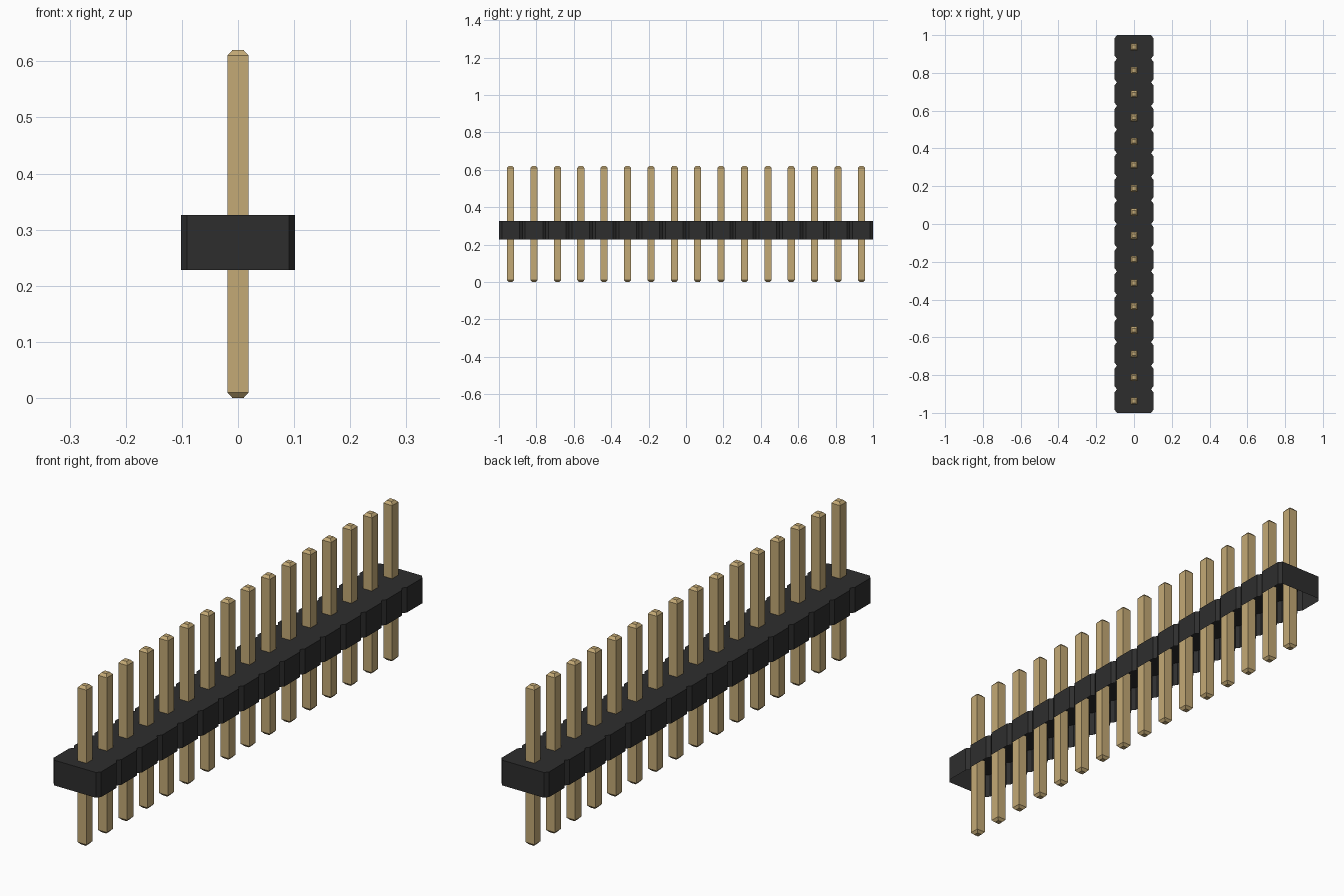
import bpy, bmesh

COUNT = 16
PITCH = 2.0 / COUNT
BODY_LOW, BODY_TOP = 0.228, 0.326
HALF_WIDTH, CUT_X, CUT_Y = 0.102, 0.0115, 0.0155

cube = bpy.data.objects.get("Cube")
if cube:
    bpy.data.objects.remove(cube, do_unlink=True)


def material(name, colour):
    mat = bpy.data.materials.new(name)
    mat.use_nodes = True
    mat.diffuse_color = colour
    mat.node_tree.nodes["Principled BSDF"].inputs["Base Color"].default_value = colour
    return mat


def finish(name, bm, mat):
    mesh = bpy.data.meshes.new(name)
    bm.to_mesh(mesh)
    bm.free()
    mesh.materials.append(mat)
    obj = bpy.data.objects.new(name, mesh)
    bpy.context.collection.objects.link(obj)
    return obj


black = material("black plastic", (0.027, 0.027, 0.027, 1))
gold = material("gold metal", (0.55, 0.40, 0.18, 1))

# Housing: scalloped outline, closed on top and hollow below
side = []
for i in range(COUNT):
    y0 = -1 + i * PITCH
    y1 = y0 + PITCH
    if i == 0:
        side.append((HALF_WIDTH - CUT_X, y0))
    side += [(HALF_WIDTH, y0 + CUT_Y), (HALF_WIDTH, y1 - CUT_Y),
             (HALF_WIDTH - CUT_X, y1)]
outline = side + [(-x, y) for x, y in reversed(side)]

bm = bmesh.new()
top = [bm.verts.new((x, y, BODY_TOP)) for x, y in outline]
low = [bm.verts.new((x, y, BODY_LOW)) for x, y in outline]
bm.faces.new(top)
for i in range(len(outline)):
    j = (i + 1) % len(outline)
    bm.faces.new((low[i], low[j], top[j], top[i]))
finish("housing", bm, black)

# Pins: square bars with chamfered tips
PIN_SECTIONS = [(0.0, 0.010), (0.010, 0.019), (0.610, 0.019), (0.620, 0.010)]
CORNERS = [(-1, -1), (1, -1), (1, 1), (-1, 1)]


def add_pin(name, y):
    bm = bmesh.new()
    rings = [[bm.verts.new((cx * r, y + cy * r, z)) for cx, cy in CORNERS]
             for z, r in PIN_SECTIONS]
    for a, b in zip(rings, rings[1:]):
        for i in range(4):
            j = (i + 1) % 4
            bm.faces.new((a[i], a[j], b[j], b[i]))
    bm.faces.new(rings[0][::-1])
    bm.faces.new(rings[-1])
    finish(name, bm, gold)


for i in range(COUNT):
    add_pin(f"pin_{i + 1}", -1 + (i + 0.5) * PITCH)
